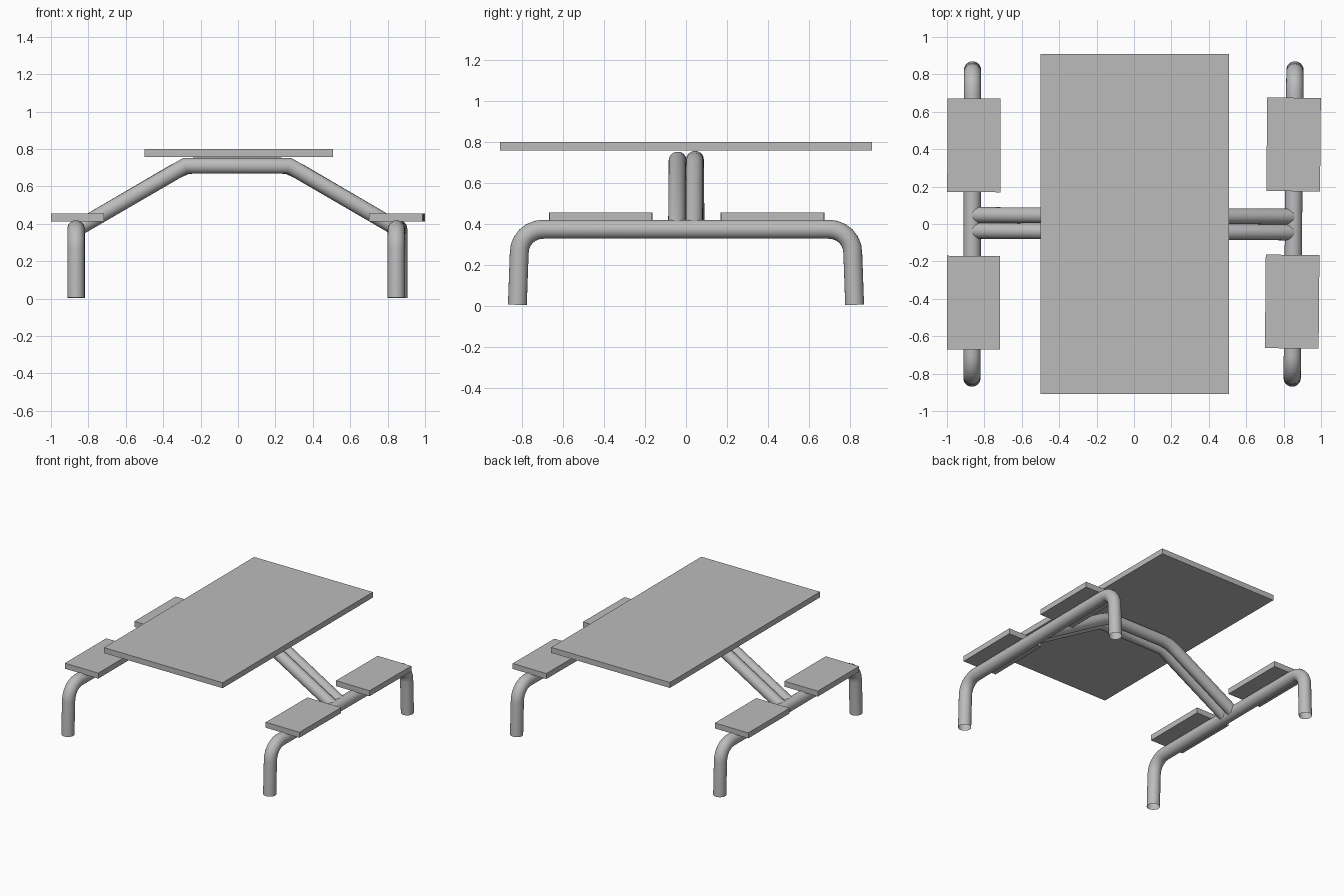
import bpy, bmesh, math
from mathutils import Vector

if "Cube" in bpy.data.objects:
    bpy.data.objects.remove(bpy.data.objects["Cube"])

grey = bpy.data.materials.new("grey metal")
grey.diffuse_color = (0.5, 0.5, 0.5, 1)
grey.use_nodes = True
grey.node_tree.nodes["Principled BSDF"].inputs["Base Color"].default_value = grey.diffuse_color


def finish(name, bm, loc=(0, 0, 0), yaw=0.0, smooth=False):
    bmesh.ops.recalc_face_normals(bm, faces=bm.faces)
    me = bpy.data.meshes.new(name)
    for f in bm.faces:
        f.smooth = smooth
    bm.to_mesh(me)
    bm.free()
    me.materials.append(grey)
    ob = bpy.data.objects.new(name, me)
    bpy.context.collection.objects.link(ob)
    ob.location = loc
    ob.rotation_euler.z = yaw
    return ob


def box(name, lo, hi, loc=(0, 0, 0), yaw=0.0):
    bm = bmesh.new()
    bmesh.ops.create_cube(bm, size=1)
    for v in bm.verts:
        v.co = Vector([a + (b - a) * (c + 0.5) for a, b, c in zip(lo, hi, v.co)])
    return finish(name, bm, loc, yaw)


def tube(name, path, side, r, loc=(0, 0, 0), yaw=0.0, n=24):
    """Open round pipe along a flat path; side = normal of the path's plane."""
    pts, side = [Vector(p) for p in path], Vector(side)
    bm = bmesh.new()
    rings = []
    for i, p in enumerate(pts):
        a = (p - pts[i - 1]).normalized() if i else None
        b = (pts[i + 1] - p).normalized() if i < len(pts) - 1 else None
        a, b = a or b, b or a
        t = (a + b).normalized()
        up = t.cross(side) / t.dot(a)      # mitred at each bend
        rings.append([bm.verts.new(p + r * (side * math.cos(k * math.tau / n)
                      + up * math.sin(k * math.tau / n))) for k in range(n)])
    for q, s in zip(rings, rings[1:]):
        for k in range(n):
            bm.faces.new((q[k], q[(k + 1) % n], s[(k + 1) % n], s[k]))
    return finish(name, bm, loc, yaw, True)


# table top
box("table_top", (-0.5, -0.91, 0.758), (0.507, 0.91, 0.8))

# leg hoop profile: splayed leg, rounded corner, level rail
R = 0.115
half = [(0, 0.824, 0.004)] + [
    (0, 0.70 + R * math.cos(a), 0.258 + R * math.sin(a))
    for a in [math.radians(d) for d in range(0, 91, 15)]]
hoop = half + [(x, -y, z) for x, y, z in reversed(half)]

# bench frames and seats, the right one very slightly turned
for label, loc, yaw in (("left", (-0.865, 0, 0), -0.002),
                        ("right", (0.853, 0, 0), -0.009)):
    tube(label + "_leg_frame", hoop, (1, 0, 0), 0.046, loc, yaw)
    w = (-0.134, 0.15) if label == "left" else (-0.147, 0.14)
    for end, y in (("back", 0.42), ("front", -0.42)):
        dy = 0.005 if label == "right" else 0
        box(f"{label}_{end}_seat", (w[0], y - 0.25 + dy, 0.413),
            (w[1], y + 0.25 + dy, 0.455), loc, yaw)

# pair of bent support pipes under the table
bends = {"front": [(0.278, 0, 0.71)],
         "back": [(0.34, 0, 0.676), (0.275, 0, 0.706), (0.21, 0, 0.714)]}
for end, y in (("front", -0.041), ("back", 0.044)):
    arm = [(0.858, 0, 0.373)] + bends[end]
    path = arm + [(-p[0], p[1], p[2]) for p in reversed(arm)]
    tube(end + "_support_pipe", path, (0, 1, 0), 0.042, (-0.004, y, 0), -0.005)
